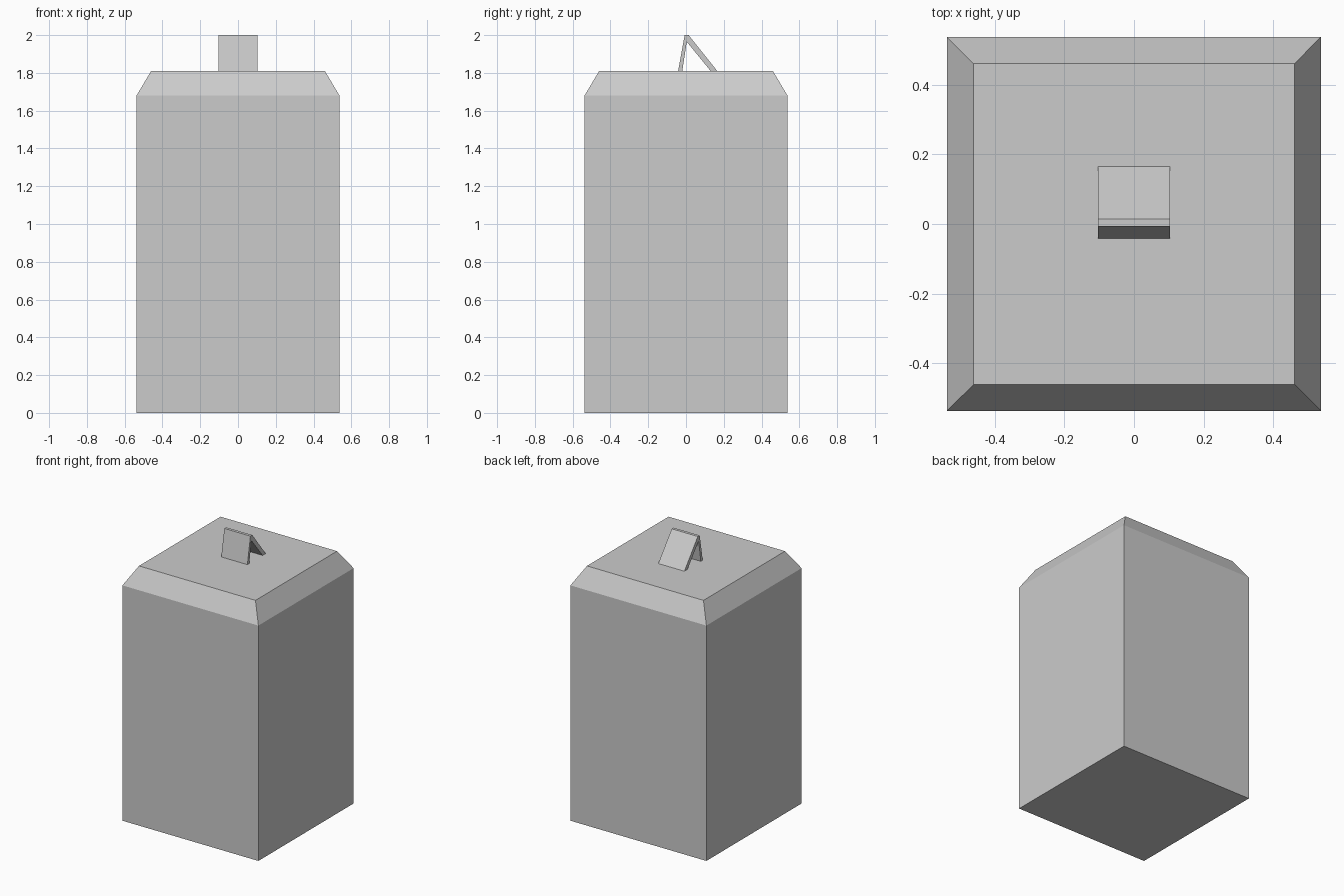
import bpy
import bmesh

if "Cube" in bpy.data.objects:
    bpy.data.objects.remove(bpy.data.objects["Cube"])


def finish(name, bm):
    bmesh.ops.recalc_face_normals(bm, faces=bm.faces)
    mesh = bpy.data.meshes.new(name)
    bm.to_mesh(mesh)
    bm.free()
    obj = bpy.data.objects.new(name, mesh)
    bpy.context.collection.objects.link(obj)


def loft(name, rings):
    """Join matching vertex rings with side faces and cap both ends."""
    bm = bmesh.new()
    loops = [[bm.verts.new(p) for p in ring] for ring in rings]
    n = len(loops[0])
    for low, high in zip(loops, loops[1:]):
        for i in range(n):
            j = (i + 1) % n
            bm.faces.new((low[i], low[j], high[j], high[i]))
    bm.faces.new(loops[0][::-1])
    bm.faces.new(loops[-1])
    finish(name, bm)


def square(h, z):
    return [(-h, -h, z), (h, -h, z), (h, h, z), (-h, h, z)]


# Square body with a sloped shoulder
loft("body", [square(0.537, 0), square(0.537, 1.68), square(0.46, 1.81)])

# Bent tab on top: an upside-down V profile extruded across x
tab_profile = [(-0.042, 1.808), (-0.02, 1.808), (0.004, 1.965), (0.132, 1.808),
               (0.167, 1.808), (0.014, 2.0), (-0.007, 2.0)]
loft("bent_tab", [[(x, y, z) for y, z in tab_profile] for x in (-0.103, 0.103)])
